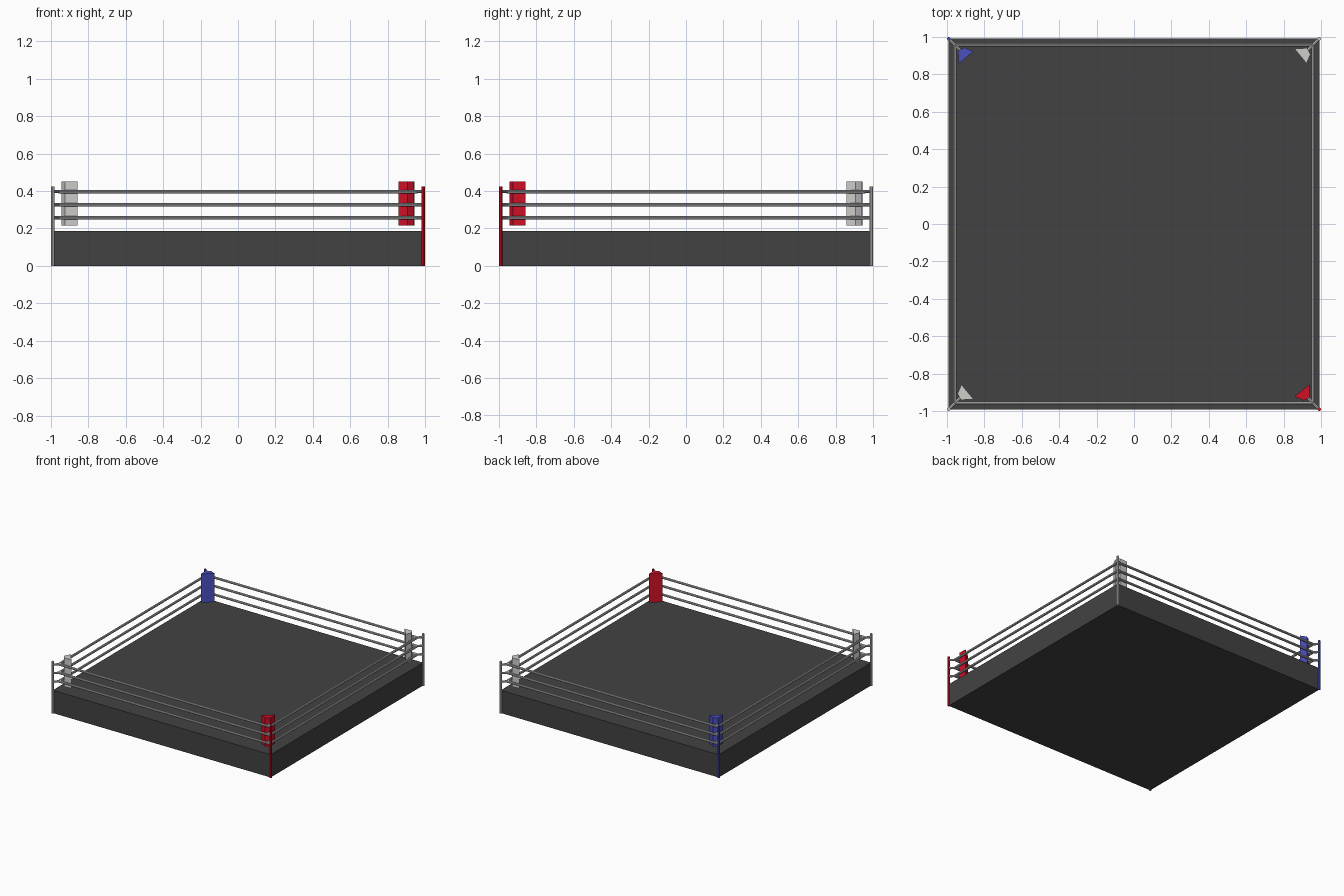
import bpy, bmesh
from math import pi
from mathutils import Vector, Matrix

if "Cube" in bpy.data.objects:
    bpy.data.objects.remove(bpy.data.objects["Cube"])


def material(name, rgb):
    m = bpy.data.materials.new(name)
    m.diffuse_color = (*rgb, 1)
    m.use_nodes = True
    m.node_tree.nodes["Principled BSDF"].inputs["Base Color"].default_value = m.diffuse_color
    return m


dark = material("canvas_dark", (0.055, 0.055, 0.055))
red = material("corner_red", (0.62, 0.005, 0.02))
blue = material("corner_blue", (0.07, 0.08, 0.5))
white = material("corner_white", (0.62, 0.61, 0.59))
steel = material("rope_grey", (0.5, 0.5, 0.5))


def finish(name, bm, mat):
    bmesh.ops.recalc_face_normals(bm, faces=bm.faces)
    me = bpy.data.meshes.new(name)
    bm.to_mesh(me)
    bm.free()
    ob = bpy.data.objects.new(name, me)
    bpy.context.collection.objects.link(ob)
    me.materials.append(mat)
    return ob


def rod(name, a, b, radius, mat, sides=8):
    a, b = Vector(a), Vector(b)
    d = b - a
    bm = bmesh.new()
    mtx = Matrix.Translation((a + b) / 2) @ d.to_track_quat('Z', 'Y').to_matrix().to_4x4()
    bmesh.ops.create_cone(bm, cap_ends=True, segments=sides, radius1=radius,
                          radius2=radius, depth=d.length, matrix=mtx)
    return finish(name, bm, mat)


def prism(name, outline, z0, z1, mat, angle=0):
    bm = bmesh.new()
    face = bm.faces.new([bm.verts.new((x, y, z0)) for x, y in outline])
    new = bmesh.ops.extrude_face_region(bm, geom=[face], use_keep_orig=True)
    top = [v for v in new["geom"] if isinstance(v, bmesh.types.BMVert)]
    bmesh.ops.translate(bm, verts=top, vec=(0, 0, z1 - z0))
    bmesh.ops.rotate(bm, verts=bm.verts, matrix=Matrix.Rotation(angle, 3, 'Z'))
    return finish(name, bm, mat)


# raised platform
E = 0.99
prism("platform", [(-E, -E), (E, -E), (E, E), (-E, E)], 0, 0.187, dark)

# one corner (front right) repeated by quarter turns
pad = [(0.858, -0.922), (0.907, -0.943), (0.94, -0.925), (0.937, -0.857)]
R = 0.958
for i, (label, mat) in enumerate([("red", red), ("white_back", white),
                                  ("blue", blue), ("white_front", white)]):
    turn = Matrix.Rotation(i * pi / 2, 3, 'Z')

    # corner post and pad
    rod(label + "_post", turn @ Vector((E, -E, 0)), turn @ Vector((E, -E, 0.425)), 0.01, mat)
    prism(label + "_corner_pad", pad, 0.216, 0.451, mat, i * pi / 2)

    # ropes and the links tying them to the post and pad
    for k, z in enumerate((0.257, 0.327, 0.397)):
        rod(f"rope_{i}_{k}", turn @ Vector((R, -R, z)), turn @ Vector((R, R, z)), 0.0095, steel)
        rod(f"rope_link_{i}_{k}", turn @ Vector((E, -E, z)),
            turn @ Vector((0.92, -0.92, z)), 0.009, steel)
